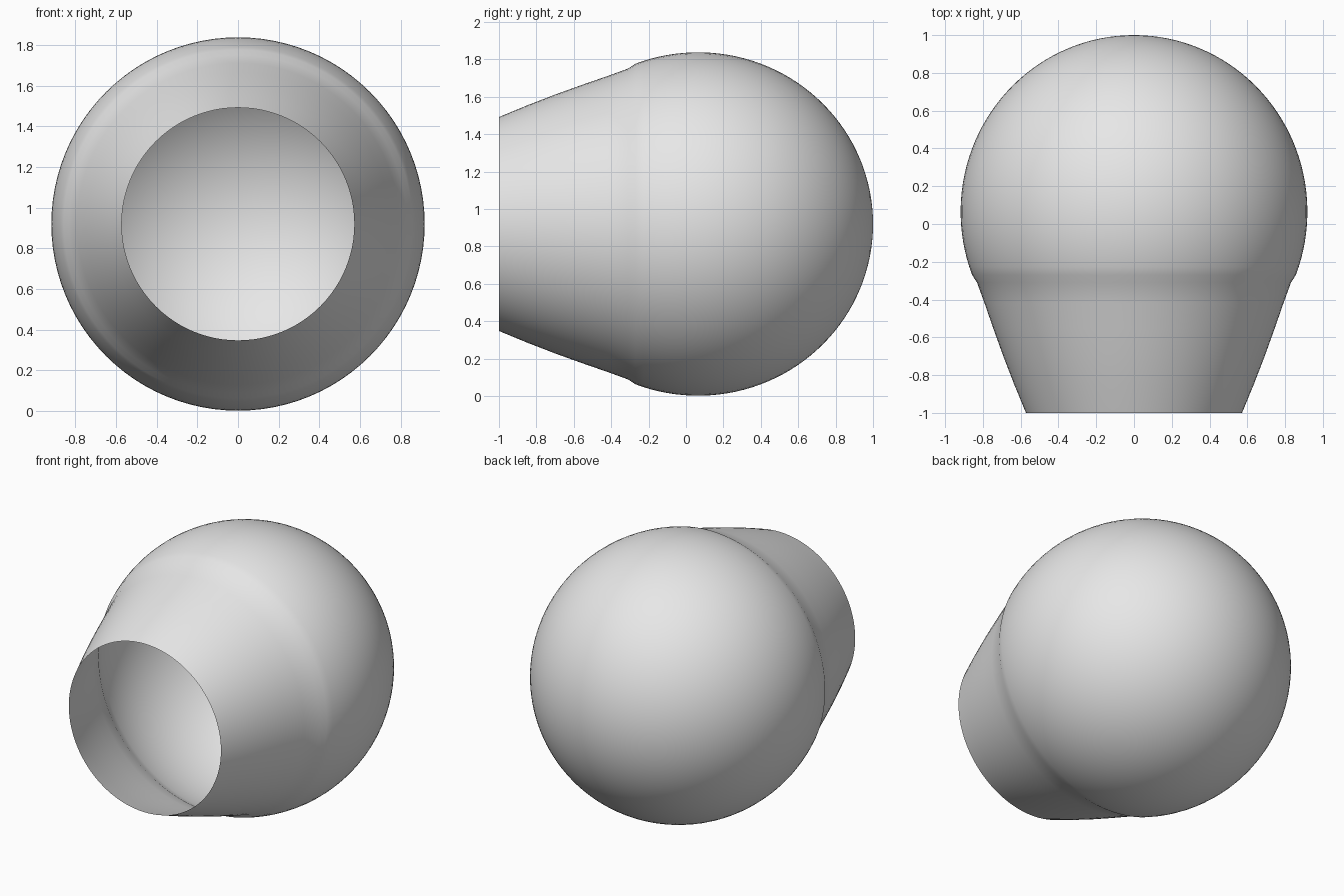
import bpy, bmesh, math
from mathutils import Matrix

if "Cube" in bpy.data.objects:
    bpy.data.objects.remove(bpy.data.objects["Cube"])

CENTRE_Z = 0.92
SEGMENTS = 96

# Profile as (y, radius): tapered neck, then a round bulb closing at the back
neck = [(-1.0, 0.572), (-0.85, 0.634), (-0.70, 0.692), (-0.55, 0.746),
        (-0.42, 0.791), (-0.31, 0.831)]
bulb_y, bulb_len, bulb_r = 0.065, 0.935, 0.918
start = math.acos((-0.27 - bulb_y) / bulb_len)
steps = 40
bulb = [(bulb_y + bulb_len * math.cos(start * (1 - i / steps)),
         bulb_r * math.sin(start * (1 - i / steps))) for i in range(steps + 1)]
profile = neck + bulb

# Open shell: spin the profile around the y axis
bm = bmesh.new()
verts = [bm.verts.new((r, y, 0)) for y, r in profile]
edges = [bm.edges.new(pair) for pair in zip(verts, verts[1:])]
bmesh.ops.spin(bm, geom=verts + edges, cent=(0, 0, 0), axis=(0, 1, 0),
               angle=2 * math.pi, steps=SEGMENTS, use_merge=True)
bmesh.ops.remove_doubles(bm, verts=bm.verts, dist=0.0005)
bmesh.ops.recalc_face_normals(bm, faces=bm.faces)

# Make sure the faces point outwards
sample = max(bm.faces, key=lambda f: f.calc_center_median().y)
if sample.normal.y < 0:
    bmesh.ops.reverse_faces(bm, faces=bm.faces)
bmesh.ops.transform(bm, matrix=Matrix.Translation((0, 0, CENTRE_Z)), verts=bm.verts)
for face in bm.faces:
    face.smooth = True

mesh = bpy.data.meshes.new("bulb_shell")
bm.to_mesh(mesh)
bm.free()

# Single light grey colour
grey = bpy.data.materials.new("light grey")
grey.diffuse_color = (0.8, 0.8, 0.8, 1)
grey.use_nodes = True
grey.node_tree.nodes["Principled BSDF"].inputs["Base Color"].default_value = grey.diffuse_color
mesh.materials.append(grey)

shell = bpy.data.objects.new("bulb_shell", mesh)
bpy.context.collection.objects.link(shell)
